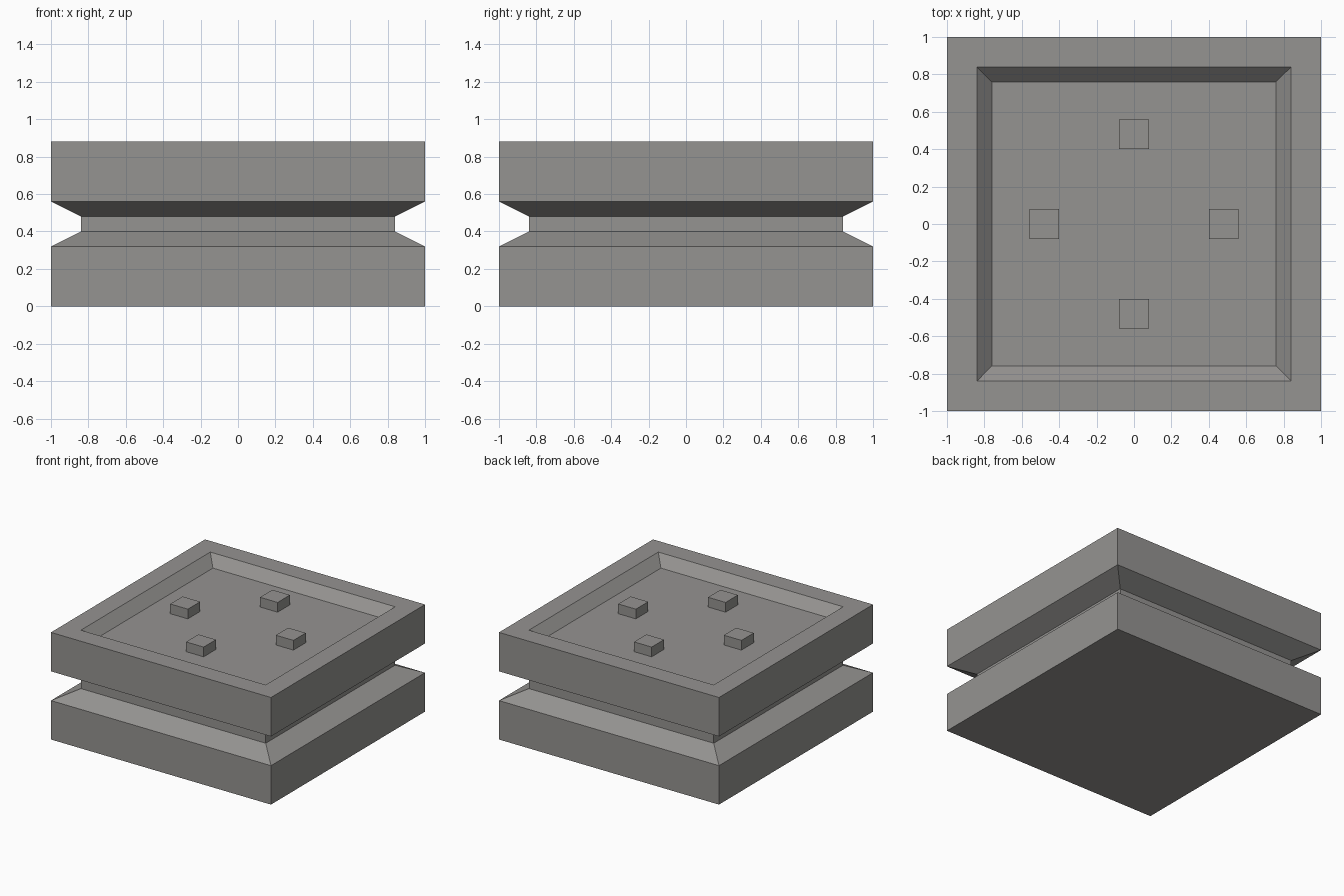
import bpy, bmesh

if "Cube" in bpy.data.objects:
    bpy.data.objects.remove(bpy.data.objects["Cube"])

stone = bpy.data.materials.new("warm_grey")
stone.diffuse_color = (0.30, 0.293, 0.283, 1)
stone.use_nodes = True
stone.node_tree.nodes["Principled BSDF"].inputs["Base Color"].default_value = stone.diffuse_color


def square_loft(name, profile, centre=(0, 0), cap_bottom=True):
    """Loft square rings given as (half width, height)."""
    bm = bmesh.new()
    cx, cy = centre
    rings = [[bm.verts.new((cx + sx * h, cy + sy * h, z))
              for sx, sy in ((-1, -1), (1, -1), (1, 1), (-1, 1))]
             for h, z in profile]
    for a, b in zip(rings, rings[1:]):
        for i in range(4):
            j = (i + 1) % 4
            bm.faces.new((a[i], a[j], b[j], b[i]))
    bm.faces.new(rings[-1])
    if cap_bottom:
        bm.faces.new(rings[0][::-1])
    mesh = bpy.data.meshes.new(name)
    bm.to_mesh(mesh)
    bm.free()
    mesh.materials.append(stone)
    obj = bpy.data.objects.new(name, mesh)
    bpy.context.collection.objects.link(obj)
    return obj


# Block with a waist groove and a sloped tray sunk in the top
square_loft("grooved_block", [
    (1, 0), (1, 0.32), (0.84, 0.40), (0.84, 0.48), (1, 0.56),
    (1, 0.88), (0.84, 0.88), (0.76, 0.80)])

# Four square pegs standing on the tray floor
for side, pos in {"left": (-0.48, 0), "right": (0.48, 0),
                  "front": (0, -0.48), "back": (0, 0.48)}.items():
    square_loft(side + "_peg", [(0.08, 0.80), (0.08, 0.88)], pos, cap_bottom=False)
